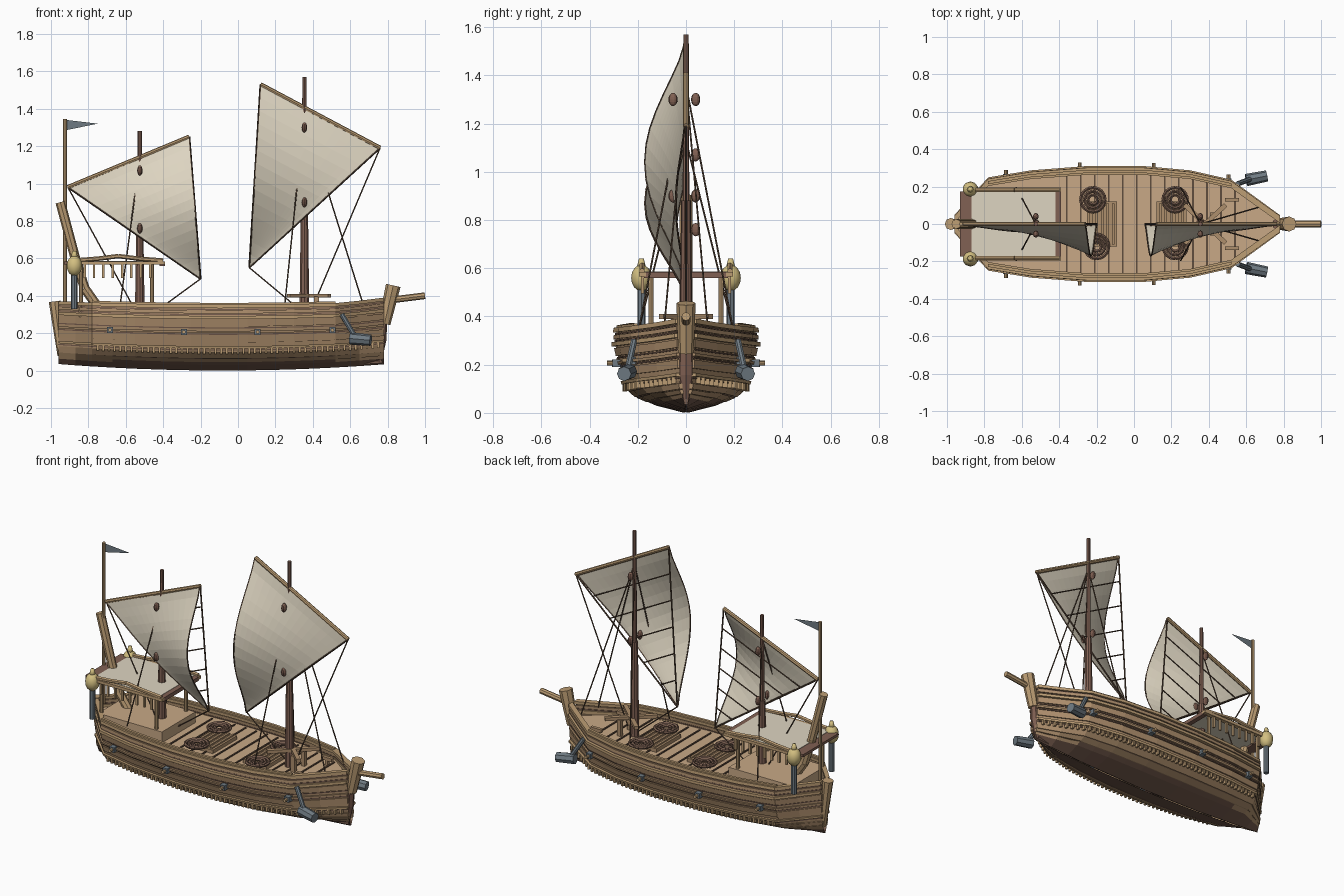
import bpy, bmesh, math
from mathutils import Vector, Matrix

cube = bpy.data.objects.get("Cube")
if cube:
    bpy.data.objects.remove(cube, do_unlink=True)


def material(name, red, green, blue):
    color = [(channel / 255) ** 2.2 for channel in (red, green, blue)] + [1]
    mat = bpy.data.materials.new(name)
    mat.use_nodes = True
    mat.diffuse_color = color
    mat.node_tree.nodes["Principled BSDF"].inputs["Base Color"].default_value = color
    return mat


hull_wood = material("hull wood", 172, 141, 108)
pale_wood = material("pale wood", 186, 155, 115)
deck_wood = material("deck wood", 199, 167, 133)
mast_wood = material("mast wood", 128, 97, 84)
dark_wood = material("dark keel wood", 116, 91, 78)
rope_mat = material("dark rope", 96, 78, 64)
cloth = material("sail cloth", 221, 212, 192)
metal = material("blue grey metal", 111, 122, 130)
lamp_mat = material("lantern yellow", 210, 190, 128)


# Helpers: each one adds a solid to a bmesh, finish() turns it into an object
def finish(name, bm, *mats, smooth=False):
    bmesh.ops.recalc_face_normals(bm, faces=bm.faces)
    mesh = bpy.data.meshes.new(name)
    bm.to_mesh(mesh)
    bm.free()
    obj = bpy.data.objects.new(name, mesh)
    bpy.context.collection.objects.link(obj)
    for mat in mats:
        mesh.materials.append(mat)
    if smooth:
        mesh.shade_smooth()


def box(bm, center, size, turn=0.0):
    matrix = Matrix.Translation(center) @ Matrix.Rotation(turn, 4, "Z") @ Matrix.Diagonal((*size, 1))
    bmesh.ops.create_cube(bm, size=1, matrix=matrix)


def rod(bm, start, end, radius, tip=None, sides=8):
    start, end = Vector(start), Vector(end)
    axis = end - start
    matrix = Matrix.Translation((start + end) / 2) @ axis.to_track_quat("Z", "Y").to_matrix().to_4x4()
    bmesh.ops.create_cone(bm, cap_ends=True, segments=sides, radius1=radius,
                          radius2=radius if tip is None else tip, depth=axis.length, matrix=matrix)


def path(bm, points, radius, sides=6):
    for start, end in zip(points, points[1:]):
        rod(bm, start, end, radius, sides=sides)


def ball(bm, center, size):
    matrix = Matrix.Translation(center) @ Matrix.Diagonal((*size, 1))
    bmesh.ops.create_uvsphere(bm, u_segments=10, v_segments=8, radius=0.5, matrix=matrix)


def interpolate(table, t):
    for (a, va), (b, vb) in zip(table, table[1:]):
        if t <= b:
            return va + (vb - va) * max(0, (t - a) / (b - a))
    return table[-1][1]


# Hull shape: half breadth in plan, section fullness, and sheer
PLAN = [(-.96, .03), (-.78, .232), (-.55, .27), (-.25, .293), (.05, .293), (.3, .27), (.52, .22), (.78, .03)]
SECTION = [(0, .02), (.03, .42), (.065, .7), (.1, .84), (.15, .89), (.2, .94), (.28, 1), (.35, .98)]
STATIONS = sorted([x for x, _ in PLAN] + [-.87, -.67, -.4, -.1, .18, .41, .65])


def hull(x, z, side, out=0.0):
    y = interpolate(PLAN, x) * interpolate(SECTION, z) + out
    sheer = (.045 - .06 * z) * (x + .08) ** 2
    return Vector((x, side * max(y, 0), z + sheer + max(0, x - .55) * z * .25))


def strip(bm, side, outline, stations=STATIONS, closed=True):
    """Sweep (height, offset) points along one side of the hull."""
    rings = [[bm.verts.new(hull(x, z, side, out)) for z, out in outline] for x in stations]
    count = len(outline)
    for a, b in zip(rings, rings[1:]):
        for i in range(count if closed else count - 1):
            j = (i + 1) % count
            bm.faces.new((a[i], b[i], b[j], a[j]))
    if closed:
        bm.faces.new(rings[0])
        bm.faces.new(rings[-1][::-1])


bm = bmesh.new()
for side in (-1, 1):
    strip(bm, side, [(z, 0) for z, _ in SECTION], closed=False)
for face in bm.faces:
    face.material_index = int(face.calc_center_median().z < .064)
finish("hull_shell", bm, hull_wood, dark_wood)

# Lapped planks, raised wales and gunwale rails
for name, low, high, out, mat in (
        ("bottom_plank", .045, .062, .006, hull_wood),
        ("lower_plank", .065, .088, .006, hull_wood), ("lower_wale", .117, .13, .016, pale_wood),
        ("middle_plank", .15, .185, .008, hull_wood), ("middle_wale", .2, .212, .012, hull_wood),
        ("upper_plank", .235, .268, .008, hull_wood), ("upper_wale", .275, .292, .018, pale_wood),
        ("bulwark_plank", .305, .322, .01, hull_wood)):
    bm = bmesh.new()
    for side in (-1, 1):
        strip(bm, side, [(low, -.008), (low, out), (high, out), (high, -.008)])
    finish(name, bm, mat)
bm = bmesh.new()
for side in (-1, 1):
    strip(bm, side, [(.333, -.024), (.333, .014), (.352, .014), (.352, -.024)])
    strip(bm, side, [(.352, -.014), (.352, .002), (.362, .002), (.362, -.014)], STATIONS[2:-2])
finish("gunwale_rails", bm, pale_wood)

# Dark seams between the planks
bm = bmesh.new()
for side in (-1, 1):
    for z in (.11, .194, .228, .299, .327):
        strip(bm, side, [(z - .003, -.005), (z - .003, .005), (z + .003, .005), (z + .003, -.005)])
finish("plank_seams", bm, dark_wood)

bm = bmesh.new()
for side in (-1, 1):
    for i in range(51):
        x = -.75 + i * .03
        box(bm, hull(x, .103, side, .007), (.012, .02, .028))
finish("hull_teeth", bm, pale_wood)

bm = bmesh.new()
pegs = bmesh.new()
for side in (-1, 1):
    for x in (-.685, -.29, .105, .505):
        point = hull(x, .205, side, .01)
        box(bm, point, (.032, .045, .032))
        rod(pegs, point, point + Vector((0, side * .045, 0)), .01)
finish("side_plates", bm, metal)
finish("side_pegs", pegs, pale_wood)

# Deck with dark seams across it
bm = bmesh.new()
outline = [hull(x, .29, side, -.004) for side, xs in ((-1, STATIONS), (1, STATIONS[::-1])) for x in xs]
for point in outline:
    point.z = .295
bm.faces.new([bm.verts.new(point) for point in outline])
finish("deck", bm, deck_wood)
bm = bmesh.new()
for i in range(13):
    x = -.36 + i * .075
    box(bm, (x, 0, .297), (.009, 2 * interpolate(PLAN, x) - .05, .008))
finish("deck_seams", bm, rope_mat)

# Stem, bowsprit, sternpost, keel
bm = bmesh.new()
rod(bm, (.783, 0, .25), (.83, 0, .455), .032, .04)
rod(bm, (.8, 0, .375), (1, 0, .4), .018)
rod(bm, (-.945, 0, .08), (-.98, 0, .37), .02, .032)
path(bm, [(-.75, 0, .34), (-.82, 0, .44), (-.87, 0, .6), (-.95, 0, .9)], .026, 8)
finish("stem_and_sternposts", bm, pale_wood)
bm = bmesh.new()
rod(bm, (.755, 0, .045), (.757, 0, .16), .012, .036)
rod(bm, (.757, 0, .16), (.77, 0, .3), .036, .03)
finish("lower_stem", bm, mast_wood)
bm = bmesh.new()
path(bm, [(x, 0, hull(x, .014, 1).z) for x in (-.945, -.5, -.08, .4, .77)], .013)
finish("keel", bm, dark_wood)

# Stern cabin and canopy
bm = bmesh.new()
box(bm, (-.63, 0, .325), (.44, .33, .075))
finish("stern_cabin", bm, deck_wood)
bm = bmesh.new()
box(bm, (-.645, 0, .582), (.45, .35, .008))
finish("canopy_cloth", bm, cloth)
bm = bmesh.new()
ridge = [(-.88, .588), (-.75, .598), (-.64, .612), (-.53, .598), (-.4, .588)]
for side in (-1, 1):
    path(bm, [(x, side * .182, z) for x, z in ridge], .012)
    box(bm, (-.63, side * .18, .575), (.48, .028, .018))
    for x in (-.84, -.46):
        rod(bm, (x, side * .145, .34), (x, side * .145, .58), .011)
    for i in range(8):
        box(bm, (-.82 + i * .05, side * .18, .535), (.013, .013, .08))
finish("canopy_rails", bm, pale_wood)
bm = bmesh.new()
box(bm, (-.895, 0, .575), (.07, .35, .016))
box(bm, (-.405, 0, .572), (.03, .35, .024))
finish("canopy_end_boards", bm, mast_wood)

# Flag and lanterns
bm = bmesh.new()
rod(bm, (-.925, 0, .34), (-.925, 0, 1.345), .01)
finish("flag_pole", bm, pale_wood)
bm = bmesh.new()
bm.faces.new([bm.verts.new(p) for p in ((-.92, 0, 1.34), (-.92, 0, 1.285), (-.75, .01, 1.32))])
finish("flag", bm, metal)
lamps, posts = bmesh.new(), bmesh.new()
for side in (-1, 1):
    ball(lamps, (-.875, side * .185, .56), (.085, .085, .11))
    rod(lamps, (-.875, side * .185, .6), (-.875, side * .185, .64), .02, .01)
    rod(posts, (-.875, side * .185, .33), (-.875, side * .185, .52), .017)
finish("lanterns", lamps, lamp_mat, smooth=True)
finish("lantern_posts", posts, metal)


# Masts, yards, sails, battens and rigging
def rig(name, x, shoulder, top, leech, peak, clew, blocks, shrouds, sheets):
    bm = bmesh.new()
    rod(bm, (x, 0, .28), (x, 0, shoulder), .028, .02, 10)
    rod(bm, (x, 0, shoulder), (x, 0, top), .014, .011)
    for z in blocks:
        for y in (-.054, .04):
            ball(bm, (x, y, z), (.03, .038, .055))
    finish(name + "_mast", bm, mast_wood)
    a, b, c = (Vector((px, 0, pz)) for px, pz in (leech, peak, clew))
    bm = bmesh.new()
    rod(bm, a, b, .012)
    finish(name + "_yard", bm, pale_wood)

    def cloth_point(u, v):
        point = a.lerp(b, u).lerp(c, v)
        billow = (1 - u) ** 1.2 + .22 * u
        point.y = -.006 - .165 * max(0, math.sin(math.pi * v)) ** 1.35 * billow
        return point
    n = 14
    bm = bmesh.new()
    grid = [[bm.verts.new(cloth_point(i / n, j / n)) for i in range(n + 1)] for j in range(n)]
    tip = bm.verts.new(cloth_point(0, 1))
    for j in range(n):
        for i in range(n):
            if j == n - 1:
                bm.faces.new((grid[j][i], grid[j][i + 1], tip))
            else:
                bm.faces.new((grid[j][i], grid[j][i + 1], grid[j + 1][i + 1], grid[j + 1][i]))
    finish(name + "_sail", bm, cloth)
    bm = bmesh.new()
    path(bm, [a, c, b], .005)
    for u in (0, 1):
        path(bm, [cloth_point(u, j / n) for j in range(n + 1)], .004, 4)
    for k in range(1, 6):
        rod(bm, a.lerp(c, k / 6), b.lerp(c, k / 6), .004, sides=5)
    for side in (-1, 1):
        for foot in shrouds:
            reach = min(.195, interpolate(PLAN, foot) - .02)
            rod(bm, (x, 0, blocks[0] + .06), (foot, side * reach, .35), .004, sides=5)
    rod(bm, c, (sheets[0], 0, .3), .004, sides=5)
    rod(bm, b, (sheets[1], 0, .34), .004, sides=5)
    finish(name + "_rigging", bm, rope_mat)


rig("fore", .355, .88, 1.57, (.12, 1.53), (.76, 1.19), (.06, .55), (1.3, .9), (.25, .67), (.36, .4))
rig("aft", -.525, .75, 1.28, (-.26, 1.25), (-.91, .98), (-.2, .49), (1.07, .76), (-.63,), (-.46, -.56))

# Hatches, rope coils and windlass on deck
bm = bmesh.new()
for x in (-.17, .2):
    box(bm, (x, 0, .305), (.16, .24, .025))
    for i in range(5):
        box(bm, (x - .06 + i * .03, 0, .32), (.014, .22, .012))
finish("hatches", bm, hull_wood)
bm = bmesh.new()
for center, y in ((-.22, .13), (-.2, -.12), (.22, .13), (.22, -.12)):
    for radius in (.065, .045, .026):
        ring = [(center + radius * math.cos(t * math.pi / 8), y + radius * math.sin(t * math.pi / 8), .33)
                for t in range(17)]
        path(bm, ring, .009, 5)
finish("rope_coils", bm, dark_wood)
bm = bmesh.new()
for side in (-1, 1):
    box(bm, (.38, 0, .4), (.3, .025, .02), side * .75)
    box(bm, (.42, side * .05, .345), (.025, .025, .1))
    box(bm, (.525, side * .13, .335), (.075, .02, .02))
    box(bm, (.525, side * .13, .31), (.02, .02, .04))
finish("windlass", bm, hull_wood)

# Bow anchors
bm = bmesh.new()
for side in (-1, 1):
    rod(bm, (.555, side * .215, .3), (.635, side * .245, .165), .014)
    rod(bm, (.6, side * .235, .172), (.71, side * .257, .162), .033, .03)
finish("bow_anchors", bm, metal)
